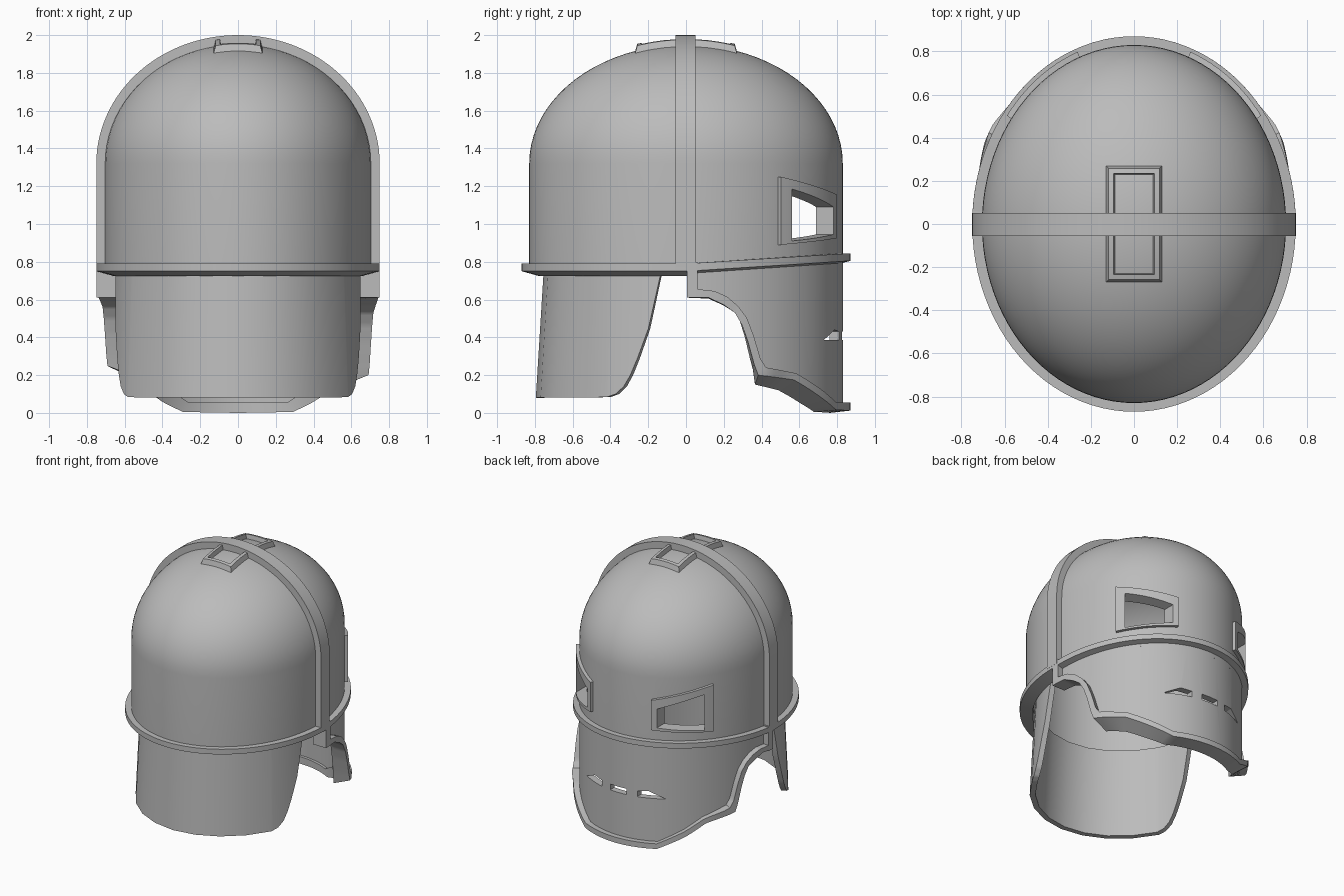
import bpy, bmesh
from math import sin, cos, radians, sqrt, pi

cube = bpy.data.objects.get("Cube")
if cube:
    bpy.data.objects.remove(cube, do_unlink=True)

steel = bpy.data.materials.new("plain grey steel")
steel.use_nodes = True
GREY = (0.5, 0.5, 0.5, 1)
steel.diffuse_color = GREY
steel.node_tree.nodes["Principled BSDF"].inputs["Base Color"].default_value = GREY

SPRING, RISE = 1.32, 0.63          # where the dome starts to curve, and its height
OUTER, INNER, RIM = (0.705, 0.83), (0.65, 0.775), (0.75, 0.87)


def at(deg, z, size, scale=1.0):
    """Point on an upright elliptical wall."""
    a = radians(deg)
    return (size[0] * scale * cos(a), size[1] * scale * sin(a), z)


def skin(name, rings, closed=False):
    """Join equal cross-sections into one solid."""
    bm = bmesh.new()
    rows = [[bm.verts.new(p) for p in ring] for ring in rings]
    n = len(rows[0])
    for i in range(len(rows) if closed else len(rows) - 1):
        a, b = rows[i], rows[(i + 1) % len(rows)]
        for j in range(n):
            k = (j + 1) % n
            bm.faces.new((a[j], a[k], b[k], b[j]))
    if not closed:
        bm.faces.new(rows[0])
        bm.faces.new(rows[-1])
    bmesh.ops.remove_doubles(bm, verts=bm.verts, dist=0.0001)
    bmesh.ops.recalc_face_normals(bm, faces=bm.faces)
    mesh = bpy.data.meshes.new(name)
    bm.to_mesh(mesh)
    bm.free()
    mesh.materials.append(steel)
    ob = bpy.data.objects.new(name, mesh)
    bpy.context.collection.objects.link(ob)
    return ob


def activate(ob):
    bpy.ops.object.select_all(action="DESELECT")
    ob.select_set(True)
    bpy.context.view_layer.objects.active = ob


def cut(ob, outline):
    """Cut a hole through the face side, straight along y."""
    tool = skin("cutter", [[(x, y, z) for x, z in outline] for y in (0.3, 1.1)])
    tool.hide_render = True
    activate(ob)
    mod = ob.modifiers.new("hole", "BOOLEAN")
    mod.operation, mod.solver, mod.object = "DIFFERENCE", "EXACT", tool
    bpy.ops.object.modifier_apply(modifier=mod.name)
    bpy.data.objects.remove(tool, do_unlink=True)


def refine(stations, steps):
    """Add evenly spaced stations between the given ones."""
    out = []
    for a, b in zip(stations, stations[1:]):
        out += [[p + (q - p) * i / steps for p, q in zip(a, b)] for i in range(steps)]
    return out + [list(stations[-1])]


def patch(name, columns, inner, outer):
    """Curved plate; columns are (angle, top, bottom)."""
    return skin(name, [[at(d, t, inner), at(d, t, outer), at(d, b, outer), at(d, b, inner)]
                       for d, t, b in columns])


# Hollow dome
arc = [i * pi / 40 for i in range(21)]


def profile(size, rise):
    return [(1.0, 0.76, size)] + [(abs(cos(t)) if t < 1.57 else 0, SPRING + rise * sin(t), size)
                                  for t in arc]


section = profile(OUTER, RISE) + profile(INNER, RISE - 0.055)[::-1]
dome = skin("dome", [[at(d * 3.75, z, size, s) for s, z, size in section] for d in range(96)], True)

# Brim ring, rising toward the face
brim = []
for i in range(96):
    d = i * 3.75
    lift = max(0, sin(radians(d))) * 0.055
    brim.append([at(d, 0.725 + lift, (0.66, 0.78)), at(d, 0.75 + lift, RIM),
                 at(d, 0.79 + lift, RIM), at(d, 0.79 + lift, (0.68, 0.8))])
skin("brim", brim, True)

# Crown band running from ear to ear
path = [(1, 0.77, 0)] + [(cos(i * pi / 64), SPRING, sin(i * pi / 64)) for i in range(65)] + [(-1, 0.77, 0)]
skin("crown_band", [[(0.75 * c, -0.055, z + 0.68 * s), (0.75 * c, 0.05, z + 0.68 * s),
                     (0.68 * c, 0.05, z + 0.61 * s), (0.68 * c, -0.055, z + 0.61 * s)]
                    for c, z, s in path])

# Raised rectangular frame on the crown
side = [i / 4 - 1 for i in range(8)]
square = ([(u, -1) for u in side] + [(1, u) for u in side]
          + [(-u, 1) for u in side] + [(-1, -u) for u in side])


def crown(x, y, off):
    return (x, y, SPRING + off + RISE * sqrt(1 - (x / OUTER[0]) ** 2 - (y / OUTER[1]) ** 2))


steps = [(0.135, 0.275, -0.02), (0.118, 0.258, 0.035), (0.095, 0.235, 0.035), (0.085, 0.225, -0.02)]
skin("crown_frame", [[crown(u * a, v * b, off) for a, b, off in steps] for u, v in square], True)

# Face plate edge: angle and height of the trim's upper, lower and inner lines
EDGE = [(4, .655, .5, .61, .5, .61), (10, .645, 8, .61, 9, .605),
        (14.5, .615, 13.5, .57, 15, .57), (18.5, .565, 17.3, .53, 20, .53),
        (21.5, .505, 19.8, .465, 23, .465), (24, .41, 21.8, .38, 25, .38),
        (26.5, .285, 24, .26, 27.5, .25), (28.5, .24, 25.5, .2, 28.7, .15),
        (42, .21, 41, .175, 40, .12), (55, .127, 54, .09, 53, .05),
        (66, .055, 66, .015, 63, .005), (90, .055, 90, .012, 90, 0)]
half = refine(EDGE, 5)


def far_side(s):
    """Mirror a station, with the jaw corner slightly higher."""
    up = 0.05 * max(0, 1 - abs(s[0] - 28) / 24)
    return [180 - s[0], s[1] + up, 180 - s[2], s[3] + up, 180 - s[4], s[5] + up]


edge = half + [far_side(s) for s in half[-2::-1]]
face = patch("face_plate", [(s[0], 0.77 + 0.05 * sin(radians(s[0])), s[1] - 0.01) for s in edge],
             (0.655, 0.78), OUTER)
trim = []
for s in edge:
    corner = min(s[2], 180 - s[2])
    flare = 1 + 0.025 * max(0, 1 - abs(corner - 27) / 10)
    trim.append([at(s[0], s[1], RIM, flare), at(s[2], s[3], RIM, flare),
                 at(s[4], s[5], (0.64, 0.76)), at(s[0], s[1], (0.64, 0.76))])
skin("face_trim", trim)

# Hinge tabs, eye frames and eye openings on both sides
for sign, label in ((1, "left"), (-1, "right")):
    def turn(d):
        return d if sign > 0 else 180 - d

    patch(label + "_tab", [(turn(d), 0.8, 0.61) for d in (0.3, 2, 4)], (0.64, 0.76), RIM)
    frame = patch(label + "_eye_frame",
                  [(turn(d), t, b) for d, t, b in refine([(36, 1.25, 0.89), (69, 1.155, 0.925)], 16)],
                  (0.695, 0.82), (0.728, 0.855))
    opening = [(sign * x, z) for x, z in ((0.55, 1.185), (0.297, 1.09), (0.297, 0.945), (0.55, 0.91))]
    cut(frame, opening)
    cut(dome, opening)
    # Outer breathing slots
    cut(face, [(sign * x, z) for x, z in ((0.15, 0.385), (0.15, 0.43), (0.23, 0.44), (0.34, 0.385))])
cut(face, [(-0.07, 0.385), (0.07, 0.385), (0.07, 0.43), (-0.07, 0.43)])

# Neck guard, flaring toward the bottom with rounded corners
GUARD = [(10.5, .72), (15, .445), (19.3, .286), (22, .2), (24.6, .14), (28, .1), (32, .083), (90, .08)]
quarter = refine(GUARD, 4)
whole = quarter + [[180 - d, z] for d, z in quarter[-2::-1]]


def guard(d, z, thick):
    drop = (0.73 - z) / 0.65
    return at(-d, z, (0.66 + 0.025 * drop - thick, 0.755 + 0.04 * drop - thick))


skin("neck_guard", [[guard(d, 0.75, 0.04), guard(d, 0.75, 0), guard(d, z, 0), guard(d, z, 0.04)]
                    for d, z in whole])

# Smooth curves, sharp edges
for ob in list(bpy.context.collection.objects):
    if ob.type == "MESH" and steel.name in ob.data.materials:
        activate(ob)
        bpy.ops.object.shade_smooth_by_angle(angle=radians(30))
